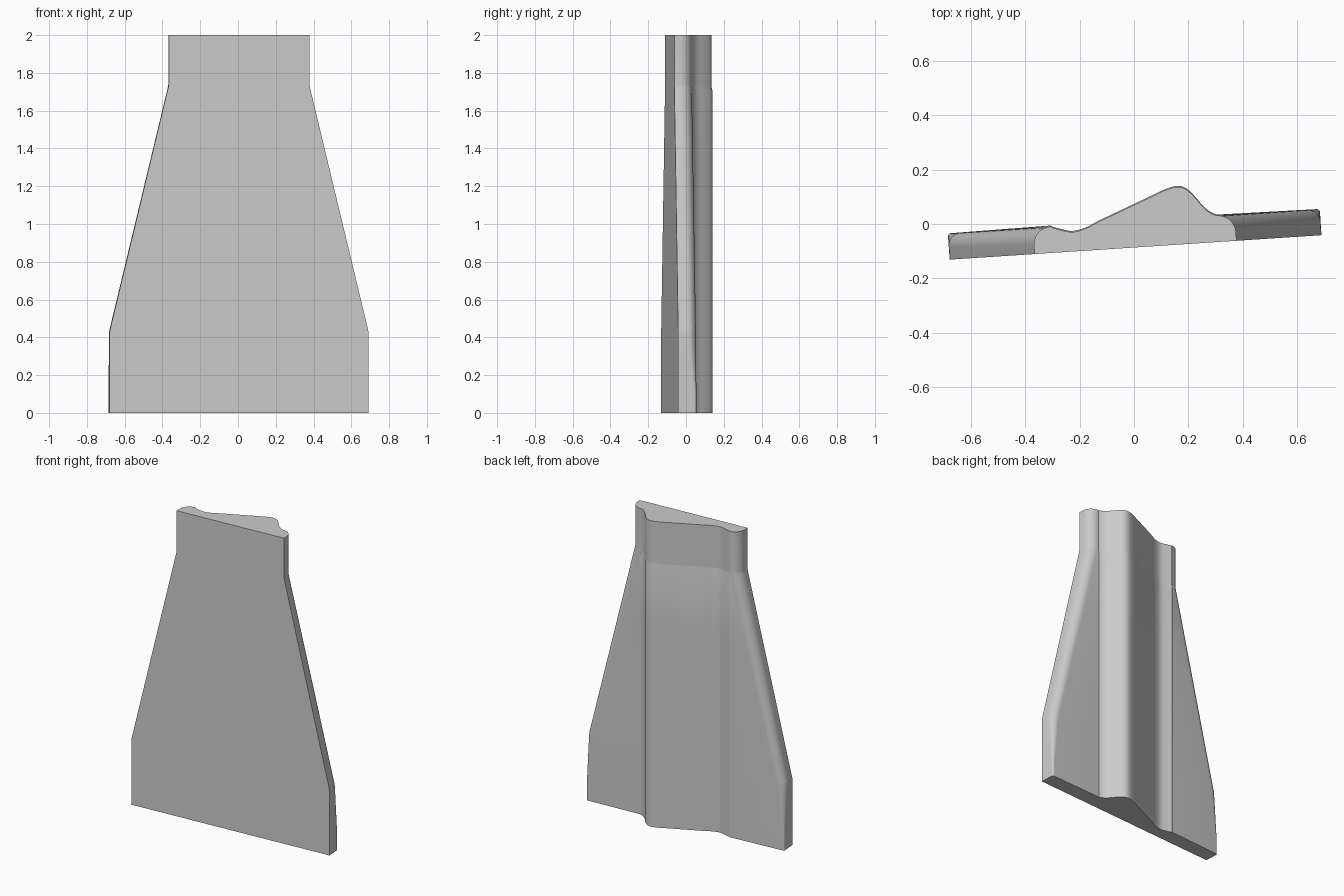
import bpy, bmesh, math
from mathutils import Matrix

cube = bpy.data.objects.get("Cube")
if cube:
    bpy.data.objects.remove(cube, do_unlink=True)

THICK = 0.097                      # slab thickness
TILT = math.atan(0.0657)           # whole panel is turned slightly about z
# Rear relief: valley, long ramp, ridge (position along panel, depth)
RELIEF = [(-0.34, THICK), (-0.315, THICK), (-0.28, 0.085), (-0.23, 0.072),
          (-0.18, 0.081), (-0.13, 0.103), (-0.09, 0.119), (0.08, 0.186),
          (0.12, 0.202), (0.165, 0.212), (0.198, 0.203), (0.23, 0.170),
          (0.26, 0.130), (0.285, 0.108), (0.31, THICK), (0.34, THICK)]
# Height -> half width, and height -> rear corner radius
WIDTH = [(0, 0.687), (0.43, 0.687), (1.735, 0.373), (2, 0.373)]
ROUND = [(0, 0.012), (0.1, 0.012), (0.43, 0.05), (1.735, 0.065), (2, 0.065)]
LEVELS = [0, 0.1, 0.2, 0.32, 0.42, 0.44, 0.8, 1.3, 1.705, 1.72, 1.73, 1.74, 2]


def lerp(table, t):
    for (a, va), (b, vb) in zip(table, table[1:]):
        if t <= b:
            return va + (vb - va) * (t - a) / (b - a)
    return table[-1][1]


def smooth_relief(steps=5):
    """Cubic interpolation through the relief points."""
    out = []
    for p0, p1, p2, p3 in zip(RELIEF, RELIEF[1:], RELIEF[2:], RELIEF[3:]):
        h = p2[0] - p1[0]
        m1 = (p2[1] - p0[1]) / (p2[0] - p0[0]) * h
        m2 = (p3[1] - p1[1]) / (p3[0] - p1[0]) * h
        for i in range(steps):
            t = i / steps
            v = ((2*t**3 - 3*t**2 + 1) * p1[1] + (t**3 - 2*t**2 + t) * m1
                 + (3*t**2 - 2*t**3) * p2[1] + (t**3 - t**2) * m2)
            out.append((p1[0] + h * t, v))
    return [(max(-0.306, u), v) for u, v in out] + [(0.306, THICK)]


def section(z, relief):
    w, r = lerp(WIDTH, z), lerp(ROUND, z)
    ledge = 0.004 if z < 1.715 else 0      # small step below the neck
    arc = [(w - r + r * math.cos(a), THICK - r + r * math.sin(a))
           for a in (math.pi / 2 * i / 10 for i in range(11))]
    left = [(-u, v) for u, v in arc]
    middle = [(u, v + ledge) for u, v in relief]
    return [(-w, 0)] + left + middle + arc[::-1] + [(w, 0)]


# Loft the panel through all levels
relief = smooth_relief()
bm = bmesh.new()
rings = [[bm.verts.new((u, v - 0.0865, z)) for u, v in section(z, relief)]
         for z in LEVELS]
for low, high in zip(rings, rings[1:]):
    for i in range(len(low)):
        j = (i + 1) % len(low)
        bm.faces.new((low[i], low[j], high[j], high[i]))
bm.faces.new(rings[0])
bm.faces.new(rings[-1])
bmesh.ops.remove_doubles(bm, verts=bm.verts, dist=0.0003)
bmesh.ops.recalc_face_normals(bm, faces=bm.faces)
bm.transform(Matrix.Rotation(TILT, 4, 'Z'))

mesh = bpy.data.meshes.new("tapered_panel")
bm.to_mesh(mesh)
bm.free()
panel = bpy.data.objects.new("tapered_panel", mesh)
bpy.context.collection.objects.link(panel)

# Single grey material
grey = bpy.data.materials.new("plain_grey")
grey.use_nodes = True
colour = (0.6, 0.6, 0.6, 1)
grey.diffuse_color = colour
grey.node_tree.nodes["Principled BSDF"].inputs["Base Color"].default_value = colour
mesh.materials.append(grey)

bpy.ops.object.select_all(action='DESELECT')
panel.select_set(True)
bpy.context.view_layer.objects.active = panel
bpy.ops.object.shade_smooth_by_angle(angle=math.radians(25))
